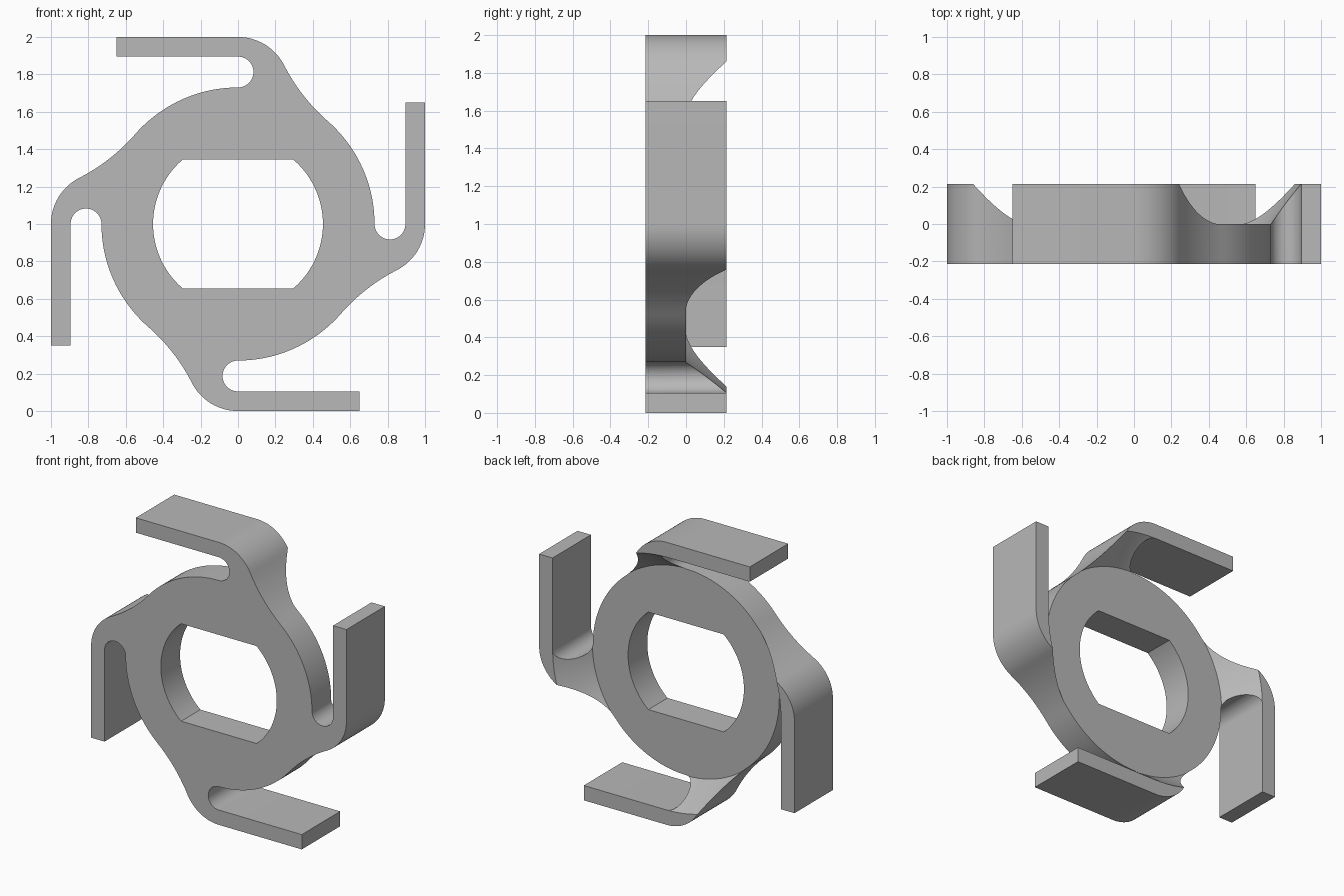
import bpy, bmesh
from math import sin, cos, atan2, pi, sqrt, radians

cube = bpy.data.objects.get("Cube")
if cube:
    bpy.data.objects.remove(cube, do_unlink=True)

HALF = 0.215      # half thickness
HUB = 0.73        # hub radius
ARM = 0.895       # inner face of each arm
TIP = 0.65        # arm length
BEND = 0.277      # outer bend radius of each arm
BLEND = 1.0       # concave radius joining bend and hub


def arc(cx, cz, r, a0, a1, n):
    return [(cx + r * cos(a0 + (a1 - a0) * i / n),
             cz + r * sin(a0 + (a1 - a0) * i / n)) for i in range(n + 1)]


def prism(name, points, y0, y1):
    """Extrude an x-z outline along y."""
    bm = bmesh.new()
    face = bm.faces.new([bm.verts.new((x, y0, z + 1)) for x, z in points])
    ext = bmesh.ops.extrude_face_region(bm, geom=[face])
    verts = [g for g in ext["geom"] if isinstance(g, bmesh.types.BMVert)]
    bmesh.ops.translate(bm, verts=verts, vec=(0, y1 - y0, 0))
    bmesh.ops.recalc_face_normals(bm, faces=bm.faces)
    mesh = bpy.data.meshes.new(name)
    bm.to_mesh(mesh)
    bm.free()
    obj = bpy.data.objects.new(name, mesh)
    bpy.context.collection.objects.link(obj)
    return obj


def cut(target, cutter):
    mod = target.modifiers.new("cut", "BOOLEAN")
    mod.operation = "DIFFERENCE"
    mod.solver = "EXACT"
    mod.object = cutter
    bpy.ops.object.select_all(action="DESELECT")
    bpy.context.view_layer.objects.active = target
    target.select_set(True)
    bpy.ops.object.modifier_apply(modifier=mod.name)
    bpy.data.objects.remove(cutter, do_unlink=True)


# Quarter outline: arm, bend, concave blend, hub edge, slot
bend_z = 1 - BEND
d_hub, d_bend = HUB + BLEND, BEND + BLEND
cz = (d_hub**2 - d_bend**2 + bend_z**2) / (2 * bend_z)
cx = sqrt(d_hub**2 - cz**2)
a_bend = atan2(cz - bend_z, cx)
a_hub = atan2(cz, cx)
slot = (ARM - HUB) / 2
quarter = [(-TIP, 1)]
quarter += arc(0, bend_z, BEND, pi / 2, a_bend, 16)
quarter += arc(cx, cz, BLEND, a_bend + pi, a_hub + pi, 14)[1:]
quarter += arc(0, 0, HUB, a_hub, 0, 20)[1:]
quarter += arc(HUB + slot, 0, slot, pi, 2 * pi, 20)[1:]
quarter += [(ARM, TIP)]

outline = []
for _ in range(4):
    outline += quarter
    quarter = [(z, -x) for x, z in quarter]
ring = prism("four_arm_ring", outline, -HALF, HALF)

# Round bore with two flats
a = atan2(0.345, 0.295)
bore = arc(0, 0, 0.454, -a, a, 28) + arc(0, 0, 0.454, pi - a, pi + a, 28)
cut(ring, prism("bore_cutter", bore, -HALF - 0.1, HALF + 0.1))

# Conical recess in the back half, leaving the arms full depth
depth = HALF + 0.1
slope = (0.894 - 0.733) / HALF
bpy.ops.mesh.primitive_cone_add(
    vertices=160, radius1=0.733, radius2=0.733 + slope * depth, depth=depth,
    location=(0, depth / 2, 1), rotation=(radians(-90), 0, 0))
cut(ring, bpy.context.object)

# Plain grey finish
grey = bpy.data.materials.new("plain_grey")
grey.use_nodes = True
colour = (0.48, 0.48, 0.48, 1)
grey.diffuse_color = colour
grey.node_tree.nodes["Principled BSDF"].inputs["Base Color"].default_value = colour
ring.data.materials.clear()
ring.data.materials.append(grey)
for poly in ring.data.polygons:
    poly.material_index = 0

bpy.ops.object.select_all(action="DESELECT")
bpy.context.view_layer.objects.active = ring
ring.select_set(True)
bpy.ops.object.shade_smooth_by_angle(angle=radians(25))
